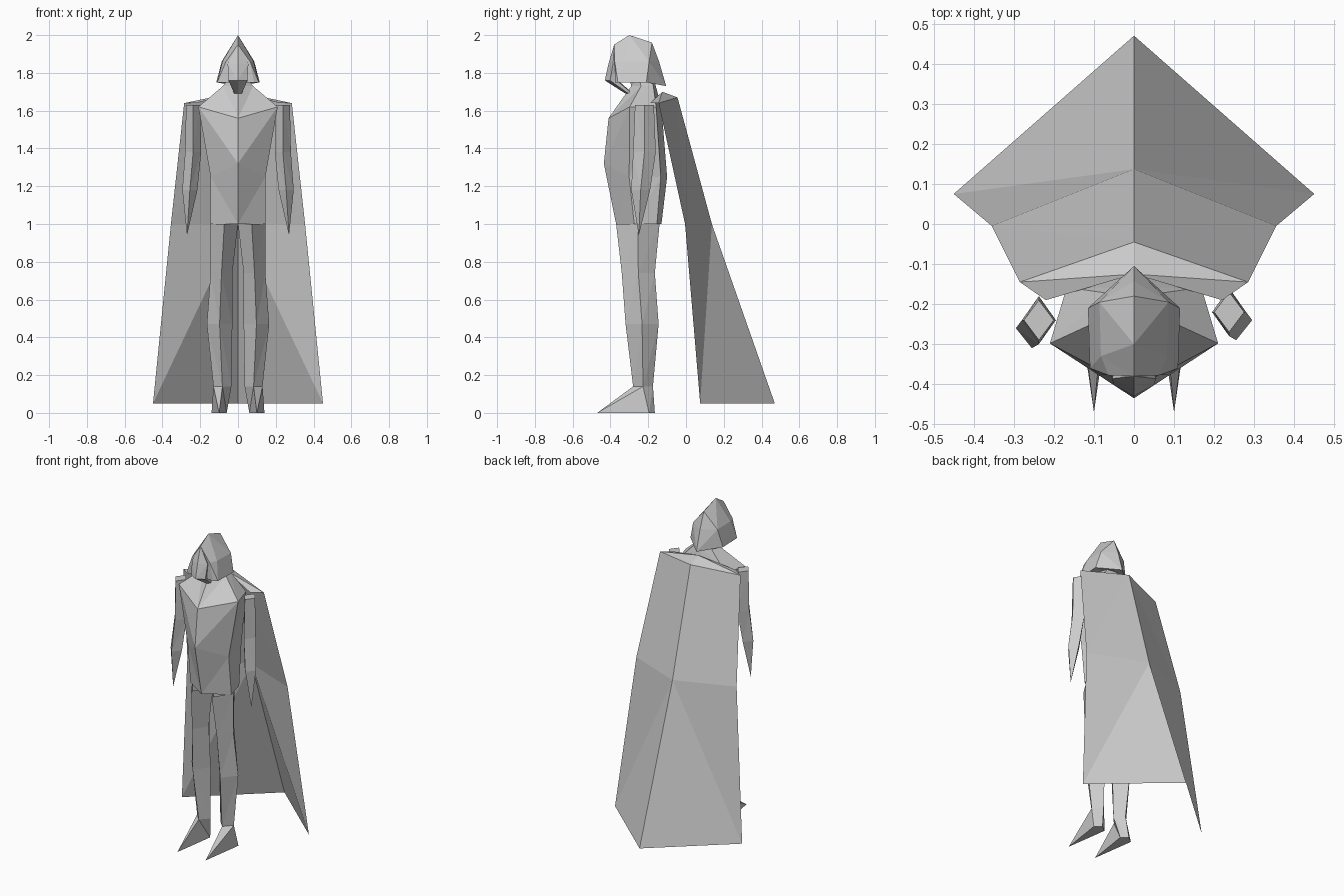
import bpy, bmesh

cube = bpy.data.objects.get("Cube")
if cube:
    bpy.data.objects.remove(cube, do_unlink=True)

grey = bpy.data.materials.new("plain grey")
grey.use_nodes = True
COLOUR = (0.6, 0.6, 0.6, 1)
grey.diffuse_color = COLOUR
grey.node_tree.nodes["Principled BSDF"].inputs["Base Color"].default_value = COLOUR

BOTH_SIDES = (1, -1)


def blend(start, end, amount):
    return start + (end - start) * amount


def limb_section(z, inner, outer, front, back, seam=0.5):
    """Diamond across a limb; seam places the side corners between front and back."""
    middle = blend(inner, outer, 0.5)
    side = blend(front, back, seam)
    return [(middle, front, z), (outer, side, z), (middle, back, z), (inner, side, z)]


def body_section(z, half, front, back, rise=0):
    """Half of a body section: raised front crease, side seam, back corner, spine."""
    return [(0, front, z + rise), (half, blend(front, back, 0.4), z),
            (half * 0.8, blend(front, back, 0.9), z), (0, back, z)]


def hood_section(crown_y, crown_z, corner_y, half, temple_z=1.86, hem_z=1.75):
    """Half of a hood section: crown, temple, lower corner, middle of the underside."""
    temple_y = blend(crown_y, corner_y, 0.5)
    return [(0, crown_y, crown_z), (half * 0.75, temple_y, temple_z),
            (half, corner_y, hem_z), (0, corner_y, hem_z)]


def cape_row(z, ridge_y, half, edge_y, droop=0):
    """Half of a cape row, from the centre ridge to the side edge."""
    return [(0, ridge_y, z), (half, edge_y, z - droop)]


def loft(name, sections, sides=BOTH_SIDES, closed=False):
    """Join neighbouring sections with triangles on each side and cap the first one."""
    bm = bmesh.new()
    verts = {}

    def add_face(points, side):
        corners = []
        for x, y, z in points:
            key = (round(x * side, 4), round(y, 4), round(z, 4))
            if key not in verts:
                verts[key] = bm.verts.new(key)
            if verts[key] not in corners:
                corners.append(verts[key])
        if len(corners) > 2 and not bm.faces.get(corners):
            bm.faces.new(corners)

    for side in sides:
        add_face(sections[0], side)
        for lower, upper in zip(sections, sections[1:]):
            count = len(lower)
            for i in range(count if closed else count - 1):
                j = (i + 1) % count
                add_face((lower[i], lower[j], upper[j]), side)
                add_face((lower[i], upper[j], upper[i]), side)

    bmesh.ops.recalc_face_normals(bm, faces=bm.faces[:])
    mesh = bpy.data.meshes.new(name)
    bm.to_mesh(mesh)
    bm.free()
    mesh.materials.append(grey)
    obj = bpy.data.objects.new(name, mesh)
    bpy.context.collection.objects.link(obj)
    return obj


# Torso: hips, waist, shoulders, collar and neck
loft("torso", [
    body_section(z=1, half=0.145, front=-0.37, back=-0.13),
    body_section(z=1.25, half=0.145, front=-0.435, back=-0.1, rise=0.07),
    body_section(z=1.62, half=0.21, front=-0.41, back=-0.13, rise=-0.06),
    body_section(z=1.73, half=0.08, front=-0.29, back=-0.16),
    body_section(z=1.77, half=0.05, front=-0.3, back=-0.17),
])

# Legs: pointed foot, ankle, calf, thigh and hip
loft("legs", [
    limb_section(z=0, inner=0.06, outer=0.14, front=-0.47, back=-0.165, seam=0.9),
    limb_section(z=0.14, inner=0.035, outer=0.13, front=-0.28, back=-0.175),
    limb_section(z=0.47, inner=0.03, outer=0.165, front=-0.32, back=-0.145),
    limb_section(z=0.74, inner=0.03, outer=0.145, front=-0.34, back=-0.165),
    limb_section(z=1, inner=0, outer=0.145, front=-0.37, back=-0.14),
], closed=True)

# Arms: shoulder, elbow, wrist and pointed hand, one held slightly further back
arm = [
    limb_section(z=1.63, inner=0.2, outer=0.275, front=-0.28, back=-0.18),
    limb_section(z=1.38, inner=0.195, outer=0.28, front=-0.29, back=-0.17),
    limb_section(z=1.18, inner=0.215, outer=0.295, front=-0.3, back=-0.2),
    limb_section(z=0.94, inner=0.27, outer=0.27, front=-0.26, back=-0.26),
]
for name, side, offset in (("left_arm", 1, 0.01), ("right_arm", -1, -0.01)):
    loft(name, arm, sides=(side,), closed=True).location.y = offset

# Hood: brow, forehead, back of the crown and nape
loft("hood", [
    hood_section(crown_y=-0.38, crown_z=1.95, corner_y=-0.375, half=0.085),
    hood_section(crown_y=-0.3, crown_z=2, corner_y=-0.36, half=0.11),
    hood_section(crown_y=-0.18, crown_z=1.96, corner_y=-0.21, half=0.115),
    hood_section(crown_y=-0.18, crown_z=1.96, corner_y=-0.105, half=0, hem_z=1.73),
])

# Mask: chin, mouth, eyes and brow
loft("mask", [
    body_section(z=1.69, half=0.02, front=-0.32, back=-0.28),
    body_section(z=1.76, half=0.05, front=-0.43, back=-0.36),
    body_section(z=1.85, half=0.055, front=-0.41, back=-0.35),
    body_section(z=1.95, half=0, front=-0.38, back=-0.38),
])

# Cape: collar, shoulder fold, middle and hem
loft("cape", [
    cape_row(z=1.7, ridge_y=-0.125, half=0.22, edge_y=-0.19, droop=0.06),
    cape_row(z=1.67, ridge_y=-0.045, half=0.285, edge_y=-0.145, droop=0.03),
    cape_row(z=1, ridge_y=0.137, half=0.355, edge_y=-0.005),
    cape_row(z=0.05, ridge_y=0.47, half=0.45, edge_y=0.075),
])
